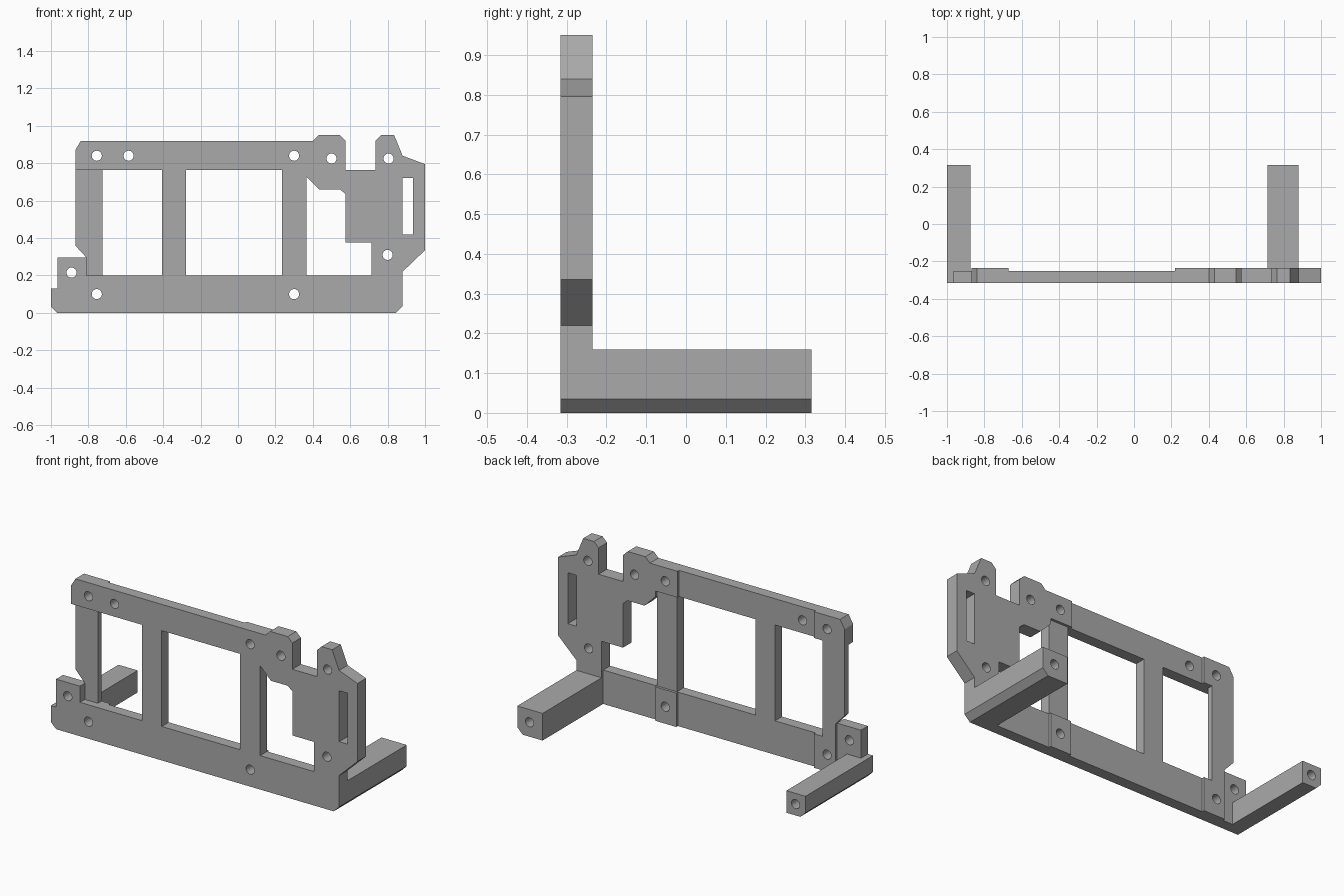
import bpy, bmesh, math
from mathutils import Matrix

cube = bpy.data.objects.get("Cube")
if cube:
    bpy.data.objects.remove(cube)

grey = bpy.data.materials.new("plain grey")
grey.use_nodes = True
colour = (0.40, 0.40, 0.40, 1)
grey.diffuse_color = colour
grey.node_tree.nodes["Principled BSDF"].inputs["Base Color"].default_value = colour

FRONT, THIN, THICK, BACK = -0.315, -0.25, -0.235, 0.315
HOLE = 0.027


def rect(x0, x1, z0, z1):
    return [(x0, z0), (x1, z0), (x1, z1), (x0, z1)]


def circle(x, z, r=HOLE, n=24):
    return [(x + r * math.cos(math.tau * i / n), z + r * math.sin(math.tau * i / n))
            for i in range(n)]


def extrude(name, loops, y0, y1):
    """Filled x-z outline with holes, extruded from y0 to y1."""
    curve = bpy.data.curves.new(name, 'CURVE')
    curve.dimensions = '2D'
    curve.fill_mode = 'BOTH'
    curve.extrude = (y1 - y0) / 2
    for loop in loops:
        spline = curve.splines.new('POLY')
        spline.points.add(len(loop) - 1)
        for point, (x, z) in zip(spline.points, loop):
            point.co = (x, z, 0, 1)
        spline.use_cyclic_u = True
    temp = bpy.data.objects.new(name + "_outline", curve)
    bpy.context.collection.objects.link(temp)
    bpy.context.view_layer.update()
    shape = temp.evaluated_get(bpy.context.evaluated_depsgraph_get())
    mesh = bpy.data.meshes.new_from_object(shape)
    bpy.data.objects.remove(temp)
    mesh.name = name
    # Stand the outline upright and weld the caps to the walls
    mesh.transform(Matrix.Translation((0, (y0 + y1) / 2, 0)) @ Matrix.Rotation(math.pi / 2, 4, 'X'))
    bm = bmesh.new()
    bm.from_mesh(mesh)
    bmesh.ops.remove_doubles(bm, verts=bm.verts, dist=0.0001)
    bmesh.ops.recalc_face_normals(bm, faces=bm.faces)
    for face in bm.faces:
        face.smooth = False
    bm.to_mesh(mesh)
    bm.free()
    mesh.materials.clear()
    mesh.materials.append(grey)
    obj = bpy.data.objects.new(name, mesh)
    bpy.context.collection.objects.link(obj)
    return obj


# Screw holes and slot shared by the layers
top_left, low_left, low_mid = circle(-0.755, 0.84), circle(-0.755, 0.1), circle(0.3, 0.1)
bracket_holes = [circle(x, z) for x, z in
                 [(0.3, 0.84), (0.5, 0.825), (0.805, 0.825), (0.8, 0.31)]]
slot = rect(0.88, 0.935, 0.42, 0.72)

# Right bracket: outer edge going up and over, and the notched opening
bracket_edge = [(0.88, 0.22), (1, 0.335), (1, 0.795), (0.88, 0.84), (0.835, 0.95),
                (0.765, 0.95), (0.735, 0.92), (0.735, 0.765), (0.575, 0.765),
                (0.575, 0.92), (0.545, 0.95), (0.43, 0.95), (0.4, 0.92)]
notch = [(0.365, 0.73), (0.435, 0.66), (0.545, 0.66), (0.575, 0.635),
         (0.575, 0.375), (0.715, 0.375)]

# Main frame
outline = ([(-1, 0.033), (-0.966, 0), (0.845, 0), (0.88, 0.035)] + bracket_edge +
           [(-0.84, 0.92), (-0.87, 0.87), (-0.87, 0.765), (-0.405, 0.765), (-0.405, 0.2),
            (-0.81, 0.2), (-0.81, 0.295), (-0.966, 0.295), (-0.966, 0.13), (-1, 0.13)])
extrude("frame",
        [outline, rect(-0.277, 0.235, 0.2, 0.765), notch + [(0.715, 0.2), (0.365, 0.2)],
         slot, top_left, low_left, low_mid, circle(-0.585, 0.84), circle(-0.89, 0.215)]
        + bracket_holes, FRONT, THIN)

# Raised layers on the back
extrude("bracket_backing",
        [bracket_edge + [(0.22, 0.92), (0.22, 0.765), (0.365, 0.765)] + notch +
         [(0.715, 0.16), (0.88, 0.16)], slot] + bracket_holes, THIN, THICK)
extrude("upper_pad", [[(-0.87, 0.765), (-0.67, 0.765), (-0.67, 0.92), (-0.84, 0.92),
                       (-0.87, 0.87)], top_left], THIN, THICK)
extrude("lower_right_pad", [rect(-0.81, -0.67, 0, 0.2), low_left], THIN, THICK)
extrude("lower_middle_pad", [rect(0.228, 0.365, 0, 0.2), low_mid], THIN, THICK)

# Recessed end post
extrude("end_post", [[(-0.87, 0.765), (-0.725, 0.765), (-0.725, 0.2), (-0.81, 0.2),
                      (-0.81, 0.295), (-0.87, 0.36)]], -0.27, THICK)

# Rear arms with a blind screw hole in each end
left_arm = [(0.715, 0), (0.845, 0), (0.88, 0.035), (0.88, 0.16), (0.715, 0.16)]
right_arm = [(-0.966, 0), (-0.875, 0), (-0.875, 0.13), (-1, 0.13), (-1, 0.033)]
for name, profile, x, z in [("left_arm", left_arm, 0.8, 0.085),
                            ("right_arm", right_arm, -0.935, 0.067)]:
    arm = extrude(name, [profile], THIN, BACK)
    cutter = extrude(name + "_hole_cutter", [circle(x, z)], BACK - 0.15, BACK + 0.05)
    cutter.hide_render = True
    cutter.hide_set(True)
    cut = arm.modifiers.new("screw_hole", 'BOOLEAN')
    cut.operation = 'DIFFERENCE'
    cut.solver = 'EXACT'
    cut.object = cutter
